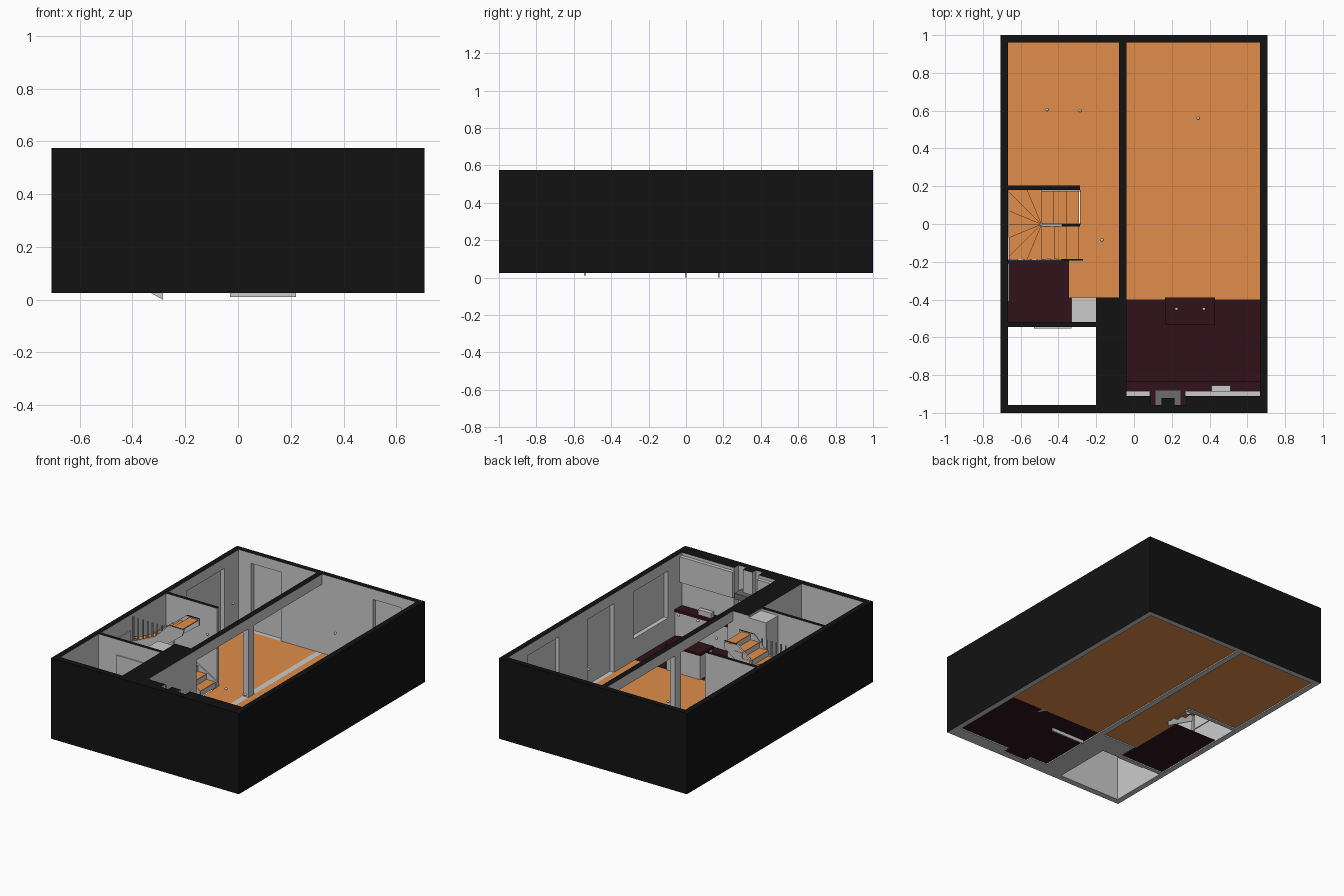
import bpy, bmesh, math
from mathutils import Vector

if "Cube" in bpy.data.objects:
    bpy.data.objects.remove(bpy.data.objects["Cube"])

X, TOP, BASE, FL = 0.707, 0.575, 0.025, 0.037   # half width, cut height, wall base, floor level


def material(name, rgb):
    m = bpy.data.materials.new(name)
    m.diffuse_color = (*rgb, 1)
    m.use_nodes = True
    m.node_tree.nodes["Principled BSDF"].inputs["Base Color"].default_value = m.diffuse_color
    return m


BLACK = material("cut_black", (0.006, 0.006, 0.006))
ORANGE = material("wood_orange", (0.75, 0.27, 0.07))
MAROON = material("tile_maroon", (0.03, 0.006, 0.01))
DARK = material("steel_dark", (0.15, 0.15, 0.15))
GREY = material("plain_grey", (0.8, 0.8, 0.8))


def add(name, bm, mat=None):
    me = bpy.data.meshes.new(name)
    bmesh.ops.recalc_face_normals(bm, faces=bm.faces)
    bm.to_mesh(me)
    bm.free()
    ob = bpy.data.objects.new(name, me)
    bpy.context.collection.objects.link(ob)
    if mat:
        me.materials.append(mat)
    return ob


def box(name, x0, x1, y0, y1, z0, z1, mat=None):
    bm = bmesh.new()
    bmesh.ops.create_cube(bm, size=1)
    for v in bm.verts:
        v.co = Vector(((x0 + x1) / 2 + v.co.x * (x1 - x0),
                       (y0 + y1) / 2 + v.co.y * (y1 - y0),
                       (z0 + z1) / 2 + v.co.z * (z1 - z0)))
    return add(name, bm, mat)


def prism(name, pts, lo, hi, axis="z", mat=None):
    # outline extruded along z (points are x,y) or along y (points are x,z)
    bm = bmesh.new()
    mk = (lambda p, h: (p[0], p[1], h)) if axis == "z" else (lambda p, h: (p[0], h, p[1]))
    a = [bm.verts.new(mk(p, lo)) for p in pts]
    b = [bm.verts.new(mk(p, hi)) for p in pts]
    bm.faces.new(a)
    bm.faces.new(b)
    for i in range(len(pts)):
        j = (i + 1) % len(pts)
        bm.faces.new((a[i], a[j], b[j], b[i]))
    return add(name, bm, mat)


def blacken(ob):
    # section cut on top and outside faces are black, the rest grey
    me = ob.data
    me.materials.clear()
    me.materials.append(GREY)
    me.materials.append(BLACK)
    for p in me.polygons:
        c, n = p.center, p.normal
        p.material_index = int((c.z > TOP - 1e-3 and n.z > 0.9)
                               or (abs(c.x) > X - 1e-3 and abs(n.x) > 0.9)
                               or (abs(c.y) > 1 - 1e-3 and abs(n.y) > 0.9))


# outer walls with inside hollow and blind door / window recesses
shell = box("outer_walls", -X, X, -1, 1, BASE, TOP)
D = 0.03
cuts = [(-0.668, 0.668, -0.958, 0.962, -0.2, 0.8),
        (0.65, 0.668 + D, 0.41, 0.75, FL, 0.505),
        (0.65, 0.668 + D, -0.18, 0.10, FL, 0.505),
        (0.65, 0.668 + D, -0.76, -0.39, 0.185, 0.505),
        (-0.668 - D, -0.65, 0.40, 0.81, FL, 0.505),
        (-0.575, -0.35, 0.94, 0.962 + D, FL, 0.505),
        (0.342, 0.56, 0.94, 0.962 + D, FL, 0.505)]
cutters = []
for i, c in enumerate(cuts):
    cut = box(f"wall_cutter_{i}", *c)
    cut.hide_render = True
    m = shell.modifiers.new("cut", "BOOLEAN")
    m.operation, m.object, m.solver = "DIFFERENCE", cut, "EXACT"
    cutters.append(cut)
bpy.context.view_layer.update()
cut_mesh = bpy.data.meshes.new_from_object(shell.evaluated_get(bpy.context.evaluated_depsgraph_get()))
shell.modifiers.clear()
shell.data = cut_mesh
for c in cutters:
    bpy.data.objects.remove(c)
blacken(shell)

# inner walls, beam, post and shaft
for name, *d in [
        ("centre_beam", -0.08, -0.04, -0.39, 0.962, 0.505, TOP),
        ("service_block", -0.2, -0.04, -0.958, -0.39, BASE, TOP),
        ("stair_wall", -0.668, -0.285, 0.18, 0.205, BASE, TOP),
        ("closet_wall", -0.668, -0.2, -0.545, -0.52, BASE, TOP),
        ("kitchen_wall_left", -0.04, 0.09, -0.958, -0.91, BASE, TOP),
        ("kitchen_wall_right", 0.275, 0.668, -0.958, -0.91, BASE, TOP)]:
    blacken(box(name, *d))
box("beam_post", -0.08, -0.04, 0.17, 0.23, FL, 0.505)
box("threshold", -0.08, -0.04, -0.39, 0.962, BASE, FL)
box("closet_column", -0.33, -0.2, -0.52, -0.39, BASE, 0.56)
box("closet_door", -0.53, -0.33, -0.552, -0.545, BASE, 0.47)
box("closet_panel", -0.668, -0.662, -0.41, -0.21, FL, 0.47)

# floors
F0 = FL - 0.004
box("left_floor_back", -0.668, -0.08, 0.205, 0.962, F0, FL, ORANGE)
box("left_floor_hall", -0.285, -0.08, -0.39, 0.205, F0, FL, ORANGE)
box("left_floor_landing", -0.345, -0.285, -0.39, 0.0, F0, FL, ORANGE)
box("right_floor", -0.04, 0.668, -0.4, 0.962, F0, FL, ORANGE)
box("kitchen_floor", -0.04, 0.668, -0.958, -0.4, F0, FL, MAROON)
box("closet_floor", -0.668, -0.345, -0.52, 0.0, F0, FL, MAROON)
box("closet_floor_edge", -0.345, -0.33, -0.52, -0.39, F0, FL, MAROON)
box("floor_panel", -0.03, 0.22, -0.545, -0.535, 0.01, F0)

# kitchen: island, counter, wall cabinets, hood, sink
box("island_body", 0.17, 0.425, -0.53, -0.395, F0, 0.2)
box("island_top", 0.165, 0.43, -0.535, -0.39, 0.2, 0.215, MAROON)
box("counter_body", -0.04, 0.668, -0.91, -0.835, FL, 0.2)
box("counter_top", -0.04, 0.668, -0.958, -0.83, 0.2, 0.215, MAROON)
box("wall_cabinet_left", -0.04, 0.085, -0.91, -0.885, 0.38, 0.555)
box("wall_cabinet_right", 0.27, 0.668, -0.91, -0.885, 0.38, 0.555)
box("sink_block", 0.41, 0.51, -0.885, -0.855, 0.215, 0.25)
box("hood_base", 0.11, 0.25, -0.958, -0.88, 0.38, 0.42, DARK)
blacken(box("hood_duct", 0.145, 0.215, -0.958, -0.92, 0.42, TOP))

# stair treads: straight, fan of winders around the newel, straight
YA, YB, XS, XC, XW, GO = 0.18, -0.187, -0.29, -0.49, -0.662, 0.2 / 3
treads = [[(XS - i * GO, 0), (XS - i * GO, YA), (XS - (i + 1) * GO, YA), (XS - (i + 1) * GO, 0)]
          for i in range(3)]


def rim(a):
    dx, dy = math.cos(a), math.sin(a)
    t = min((XW - XC) / dx if dx < -1e-6 else 9, YA / dy if dy > 1e-6 else 9, YB / dy if dy < -1e-6 else 9)
    return (XC + dx * t, dy * t)


corners = [(math.atan2(y, XW - XC) % (2 * math.pi), (XW, y)) for y in (YA, YB)]
N = 8
for i in range(N):
    a, b = (math.pi / 2 + math.pi * k / N for k in (i, i + 1))
    treads.append([(XC, 0), rim(a)] + [c for t, c in corners if a + 0.01 < t < b - 0.01] + [rim(b)])
treads += [[(XC + i * GO, 0), (XC + i * GO, YB), (XC + (i + 1) * GO, YB), (XC + (i + 1) * GO, 0)]
           for i in range(3)]
RISE = (0.569 - FL) / len(treads)
for i, t in enumerate(treads):
    z = FL + RISE * (i + 1)
    prism(f"tread_{i}", t, z - 0.006, z, mat=ORANGE)
    # riser under the front edge of the tread
    p, q = Vector(t[0]), Vector(t[1])
    mid = sum((Vector(c) for c in t), Vector((0, 0))) / len(t)
    n = Vector((-(q - p).y, (q - p).x)).normalized() * 0.005
    n = n if n.dot(mid - p) > 0 else -n
    prism(f"riser_{i}", [p, q, q + n, p + n], z - RISE, z - 0.006)

# stringers, newel and balusters
low = [(-0.285, 0), (-0.28, 0.08), (XC, 0.2), (XC, 0.11), (-0.33, BASE)]
prism("lower_stringer_inner", low, -0.006, 0.002, "y")
prism("lower_stringer_outer", low, 0.172, 0.18, "y")
blacken(prism("upper_stringer_inner", [(XC, 0.38), (XC, 0.49), (-0.38, TOP), (-0.285, TOP), (-0.285, 0.53)],
              -0.014, -0.001, "y"))
blacken(prism("upper_stringer_outer", [(-0.668, 0.29), (-0.668, 0.39), (XC, 0.47), (-0.385, TOP),
                                       (-0.27, TOP), (-0.285, 0.53), (XC, 0.37)], -0.194, -0.186, "y"))
prism("wall_stringer", [(XW, YB), (XW, YA), (-0.668, YA), (-0.668, YB)], 0.2, 0.36)
box("newel_post", XC - 0.008, XC + 0.008, -0.01, 0.006, FL, 0.49)
for i in range(8):
    x = -0.655 + i * 0.036
    box(f"baluster_{i}", x - 0.004, x + 0.004, -0.194, -0.186, 0.37, 0.56)

# small hanging lamps
for i, p in enumerate([(-0.46, 0.605, 0.40), (-0.285, 0.6, 0.39), (0.34, 0.56, 0.428),
                       (-0.17, -0.085, 0.53), (0.225, -0.45, 0.404), (0.37, -0.45, 0.404)]):
    bm = bmesh.new()
    bmesh.ops.create_uvsphere(bm, u_segments=12, v_segments=8, radius=0.009)
    bmesh.ops.translate(bm, verts=bm.verts, vec=p)
    for f in bm.faces:
        f.smooth = True
    add(f"lamp_{i}", bm)
